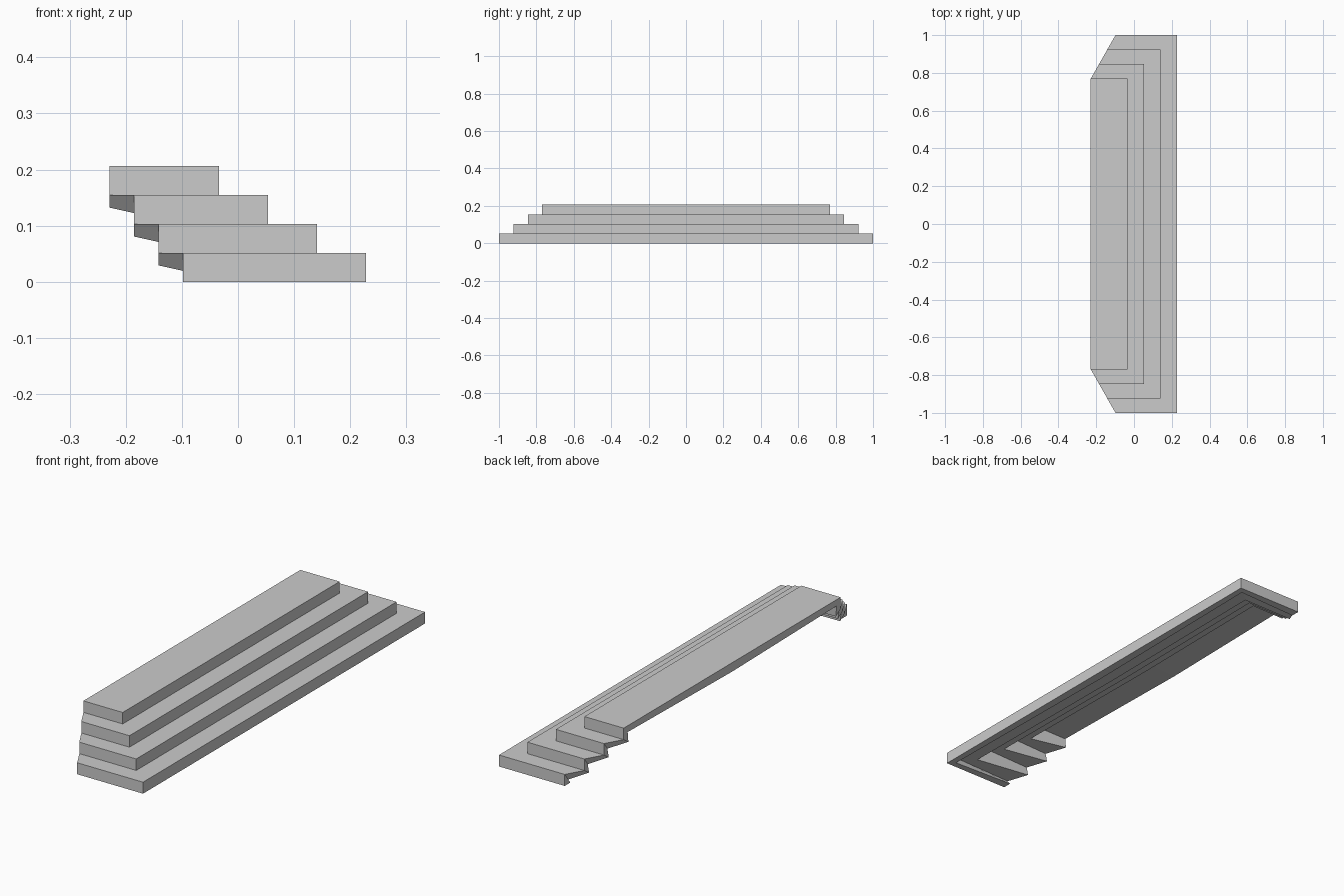
import bpy, bmesh

if "Cube" in bpy.data.objects:
    bpy.data.objects.remove(bpy.data.objects["Cube"])

STEPS = 4
RISE = 0.0515      # height of one step
THICK = 0.04       # shell thickness


def outline(i, z):
    """Half outline of step i: cut end, front corner, middle of the front."""
    back = -0.098 - 0.0437 * i
    front = 0.2285 - 0.0875 * i
    side = -1 + 0.077 * i
    return [(back, side, z), (front, side, z), (front, 0, z)]


# Half of the stair surface: alternating risers and treads
bm = bmesh.new()
rows = []
for i in range(STEPS):
    for level in (i, i + 1):
        rows.append([bm.verts.new(p) for p in outline(i, level * RISE)])
for low, high in zip(rows, rows[1:]):
    for k in range(2):
        bm.faces.new((low[k], low[k + 1], high[k + 1], high[k]))

# Top landing
last = rows[-1]
back_mid = bm.verts.new((last[0].co.x, 0, last[0].co.z))
bm.faces.new(last + [back_mid])

mesh = bpy.data.meshes.new("wraparound_steps")
bm.to_mesh(mesh)
bm.free()
steps = bpy.data.objects.new("wraparound_steps", mesh)
bpy.context.collection.objects.link(steps)

# Mirror the other half, then thicken the open shell inwards
mirror = steps.modifiers.new("mirror", 'MIRROR')
mirror.use_axis = (False, True, False)
mirror.use_clip = True
shell = steps.modifiers.new("shell", 'SOLIDIFY')
shell.thickness = THICK
shell.offset = -1
shell.use_even_offset = False
